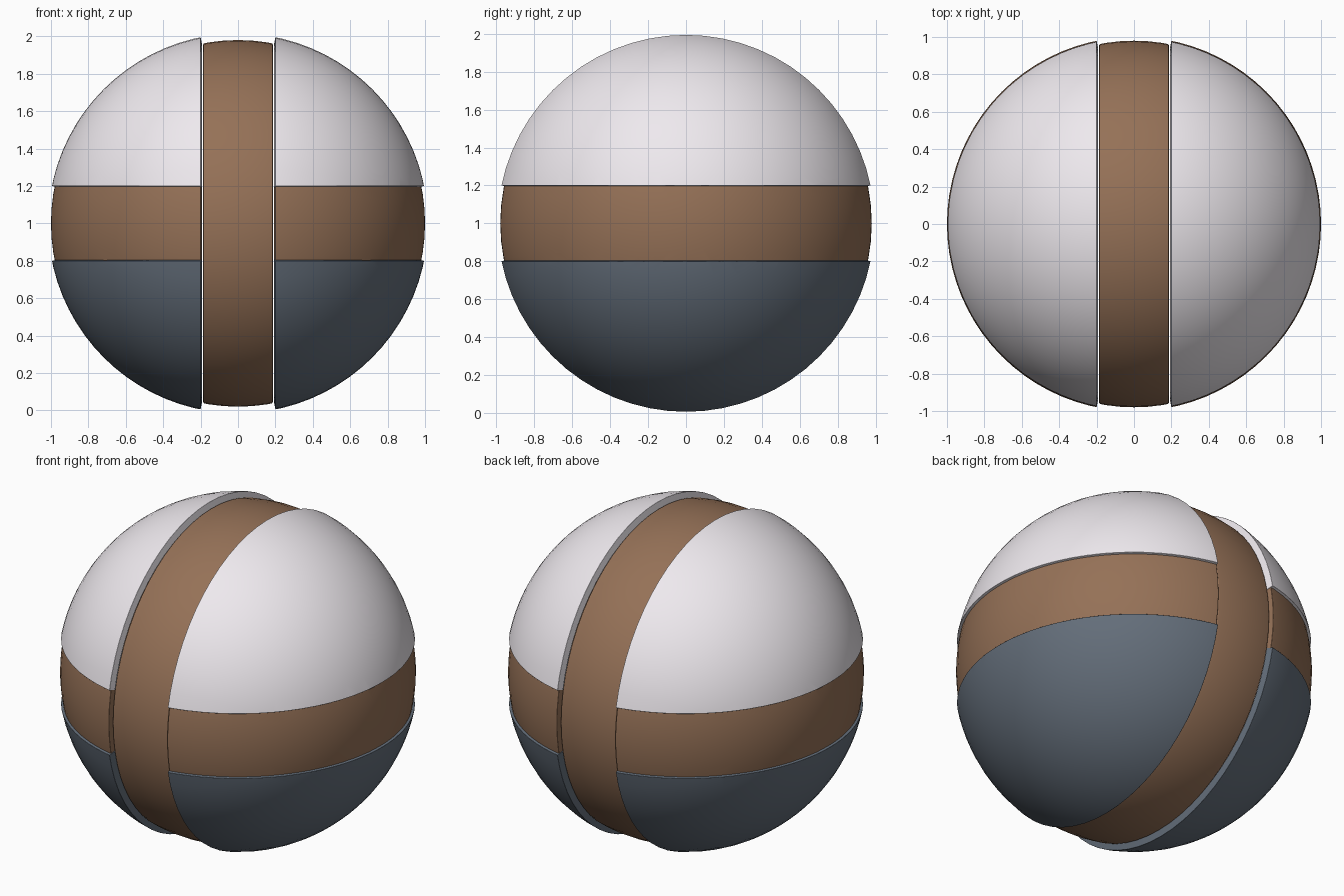
import bpy, bmesh, math
from mathutils import Matrix, Vector

if "Cube" in bpy.data.objects:
    bpy.data.objects.remove(bpy.data.objects["Cube"])


def material(name, rgb):
    m = bpy.data.materials.new(name)
    m.diffuse_color = (*rgb, 1)
    m.use_nodes = True
    m.node_tree.nodes["Principled BSDF"].inputs["Base Color"].default_value = m.diffuse_color
    return m


WHITE = material("white", (0.86, 0.82, 0.86))
BROWN = material("brown", (0.30, 0.165, 0.095))
SLATE = material("slate", (0.13, 0.16, 0.20))
CENTRE = Vector((0, 0, 1))


def sphere_piece(name, radius, planes, thickness, mat, mirror=True):
    """Sphere trimmed by planes (point, normal of the side cut away), thickened inward."""
    bm = bmesh.new()
    bmesh.ops.create_uvsphere(bm, u_segments=64, v_segments=40, radius=radius,
                              matrix=Matrix.Rotation(math.pi / 2, 4, 'Y'))
    for point, normal in planes:
        bmesh.ops.bisect_plane(bm, geom=bm.verts[:] + bm.edges[:] + bm.faces[:],
                               plane_co=point, plane_no=normal, clear_outer=True)
    bmesh.ops.remove_doubles(bm, verts=bm.verts[:], dist=0.002)
    for f in bm.faces:
        f.smooth = True
    me = bpy.data.meshes.new(name)
    bm.to_mesh(me)
    bm.free()
    me.materials.append(mat)
    ob = bpy.data.objects.new(name, me)
    ob.location = CENTRE
    bpy.context.collection.objects.link(ob)
    if mirror:
        mod = ob.modifiers.new("mirror", 'MIRROR')
        mod.use_mirror_merge = False
    mod = ob.modifiers.new("thickness", 'SOLIDIFY')
    mod.thickness, mod.offset = thickness, -1
    mod = ob.modifiers.new("soft_edge", 'BEVEL')
    mod.width, mod.segments = 0.008, 2
    mod.limit_method, mod.angle_limit = 'ANGLE', math.radians(40)
    mod.harden_normals = True
    return ob


HALF = 0.2
side_cut = ((HALF, 0, 0), (-1, 0, 0))

# upper and lower shell quarters, mirrored left to right
sphere_piece("upper_shells", 1.015, [side_cut, ((0, 0, HALF), (0, 0, -1))], 0.045, WHITE)
sphere_piece("lower_shells", 1.015, [side_cut, ((0, 0, -HALF), (0, 0, 1))], 0.045, SLATE)

# horizontal band between the shells, interrupted by the ring
sphere_piece("horizontal_band", 1.0,
             [side_cut, ((0, 0, HALF), (0, 0, 1)), ((0, 0, -HALF), (0, 0, -1))], 0.04, BROWN)

# recessed vertical ring running all the way around
sphere_piece("vertical_ring", 0.98,
             [((0.188, 0, 0), (1, 0, 0)), ((-0.188, 0, 0), (-1, 0, 0))], 0.03, BROWN, mirror=False)
